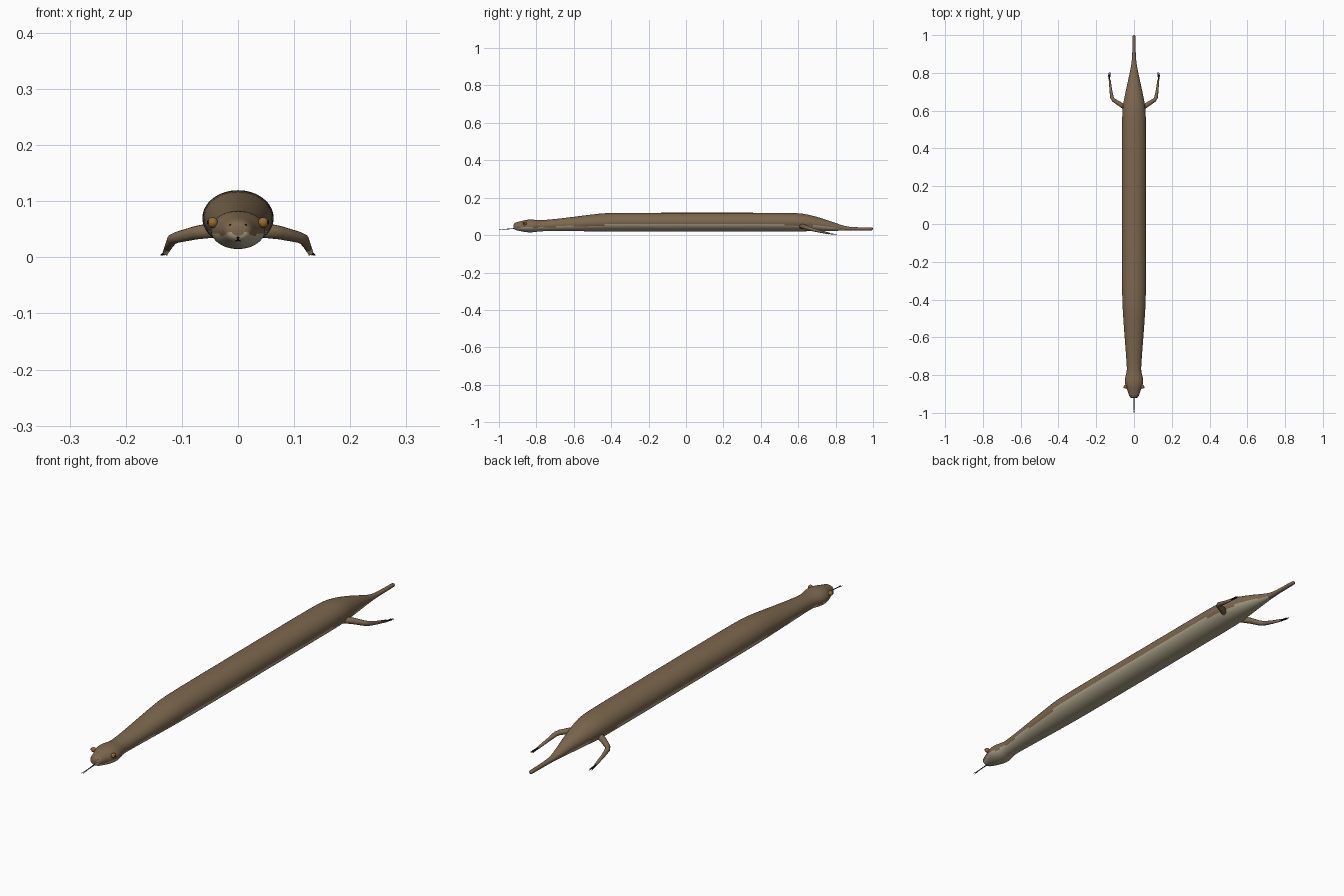
import bpy, bmesh, math
from mathutils import Vector

if "Cube" in bpy.data.objects:
    bpy.data.objects.remove(bpy.data.objects["Cube"], do_unlink=True)


def make_material(name, color):
    mat = bpy.data.materials.new(name)
    mat.use_nodes = True
    mat.diffuse_color = (*color, 1)
    bsdf = mat.node_tree.nodes["Principled BSDF"]
    bsdf.inputs["Base Color"].default_value = (*color, 1)
    bsdf.inputs["Roughness"].default_value = 0.7
    return mat


BROWN = make_material("brown skin", (0.20, 0.135, 0.075))
CREAM = make_material("cream belly", (0.42, 0.37, 0.25))
AMBER = make_material("amber eye", (0.30, 0.15, 0.025))
DARK = make_material("dark claw and tongue", (0.015, 0.011, 0.01))


def finish(name, bm, mats):
    bmesh.ops.recalc_face_normals(bm, faces=bm.faces)
    mesh = bpy.data.meshes.new(name)
    bm.to_mesh(mesh)
    bm.free()
    for mat in mats:
        mesh.materials.append(mat)
    for poly in mesh.polygons:
        poly.use_smooth = True
    obj = bpy.data.objects.new(name, mesh)
    bpy.context.collection.objects.link(obj)
    return obj


def bridge(bm, rings):
    """Skin a list of vertex rings and cap both ends."""
    n = len(rings[0])
    for a, b in zip(rings, rings[1:]):
        for i in range(n):
            j = (i + 1) % n
            bm.faces.new((a[i], a[j], b[j], b[i]))
    bm.faces.new(rings[0])
    bm.faces.new(rings[-1])


def tube(name, path, mat, sides=12):
    """Tapered limb through (point, radius) pairs."""
    bm = bmesh.new()
    pts = [Vector(p) for p, r in path]
    rings = []
    for k, (p, r) in enumerate(path):
        ahead = pts[min(k + 1, len(pts) - 1)] - pts[max(k - 1, 0)]
        turn = ahead.to_track_quat("Z", "Y")
        ring = []
        for i in range(sides):
            a = math.tau * i / sides
            offset = turn @ Vector((math.cos(a) * r, math.sin(a) * r, 0))
            ring.append(bm.verts.new(pts[k] + offset))
        rings.append(ring)
    bridge(bm, rings)
    return finish(name, bm, [mat])


def ball(name, center, radius, scale, mat):
    bm = bmesh.new()
    bmesh.ops.create_uvsphere(bm, u_segments=20, v_segments=12, radius=radius)
    for v in bm.verts:
        v.co = Vector(center) + v.co * Vector(scale)
    return finish(name, bm, [mat])


# Head, trunk and tail: y, half width, bottom, top
PROFILE = [
    (-0.922, 0.012, 0.038, 0.056), (-0.918, 0.022, 0.031, 0.064),
    (-0.905, 0.028, 0.025, 0.070), (-0.885, 0.033, 0.021, 0.074),
    (-0.865, 0.043, 0.017, 0.080), (-0.840, 0.050, 0.014, 0.084),
    (-0.815, 0.048, 0.015, 0.083), (-0.790, 0.040, 0.019, 0.080),
    (-0.770, 0.037, 0.021, 0.080), (-0.700, 0.042, 0.021, 0.086),
    (-0.600, 0.050, 0.021, 0.098), (-0.500, 0.057, 0.020, 0.111),
    (-0.440, 0.061, 0.020, 0.118), (-0.360, 0.064, 0.020, 0.120),
    (0.000, 0.064, 0.020, 0.120), (0.300, 0.064, 0.020, 0.120),
    (0.560, 0.064, 0.020, 0.120), (0.620, 0.061, 0.020, 0.117),
    (0.680, 0.049, 0.021, 0.104), (0.740, 0.036, 0.022, 0.086),
    (0.800, 0.023, 0.023, 0.065), (0.850, 0.013, 0.024, 0.047),
    (0.890, 0.009, 0.025, 0.042), (0.990, 0.008, 0.025, 0.041),
    (1.000, 0.007, 0.026, 0.040),
]
SIDES = 32
bm = bmesh.new()
rings = []
for y, w, low, high in PROFILE:
    mid, half = (low + high) / 2, (high - low) / 2
    rings.append([bm.verts.new((w * math.cos(math.tau * i / SIDES), y,
                                mid + half * math.sin(math.tau * i / SIDES)))
                  for i in range(SIDES)])
bridge(bm, rings)
# Pale underside from chin to tail base
for f in bm.faces:
    c = f.calc_center_median()
    row = min(PROFILE, key=lambda p: abs(p[0] - c.y))
    height = (c.z - row[2]) / (row[3] - row[2])
    if len(f.verts) == 4 and c.y < 0.86 and height < 0.36:
        f.material_index = 1
body = finish("body", bm, [BROWN, CREAM])
smooth = body.modifiers.new("smooth", "SUBSURF")
smooth.levels = smooth.render_levels = 1

for side, s in (("left", 1), ("right", -1)):
    # Eye with a thin pupil on its outer face
    ball(side + "_eye", (s * 0.045, -0.862, 0.062), 0.0095, (1, 1, 1), AMBER)
    ball(side + "_pupil", (s * 0.0535, -0.865, 0.063), 0.004,
         (0.4, 0.7, 1), DARK)
    ball(side + "_nostril", (s * 0.014, -0.917, 0.058), 0.002,
         (1, 1, 0.7), DARK)
    # Hind leg with hip, knee and slender foot
    tube(side + "_hind_leg", [
        ((s * 0.035, 0.610, 0.050), 0.014), ((s * 0.075, 0.635, 0.044), 0.012),
        ((s * 0.108, 0.656, 0.036), 0.010), ((s * 0.117, 0.670, 0.032), 0.0095),
        ((s * 0.123, 0.710, 0.021), 0.007), ((s * 0.129, 0.765, 0.009), 0.005),
    ], BROWN)
    # Three claws fanned from the foot
    for k, spread in enumerate((-0.006, 0, 0.006)):
        tube(f"{side}_claw_{k + 1}", [
            ((s * 0.129, 0.758, 0.009), 0.003),
            ((s * (0.131 + spread / 2), 0.782, 0.006), 0.0023),
            ((s * (0.132 + spread), 0.808 - abs(spread), 0.004), 0.0006),
        ], DARK, 8)
    # Tongue fork
    tube(side + "_tongue_tip", [
        ((0, -0.972, 0.031), 0.0016), ((s * 0.002, -0.985, 0.030), 0.0012),
        ((s * 0.005, -0.999, 0.029), 0.0006)], DARK, 8)

# Tongue stem
tube("tongue", [((0, -0.900, 0.036), 0.003), ((0, -0.935, 0.034), 0.002),
                ((0, -0.974, 0.031), 0.0017)], DARK, 8)
